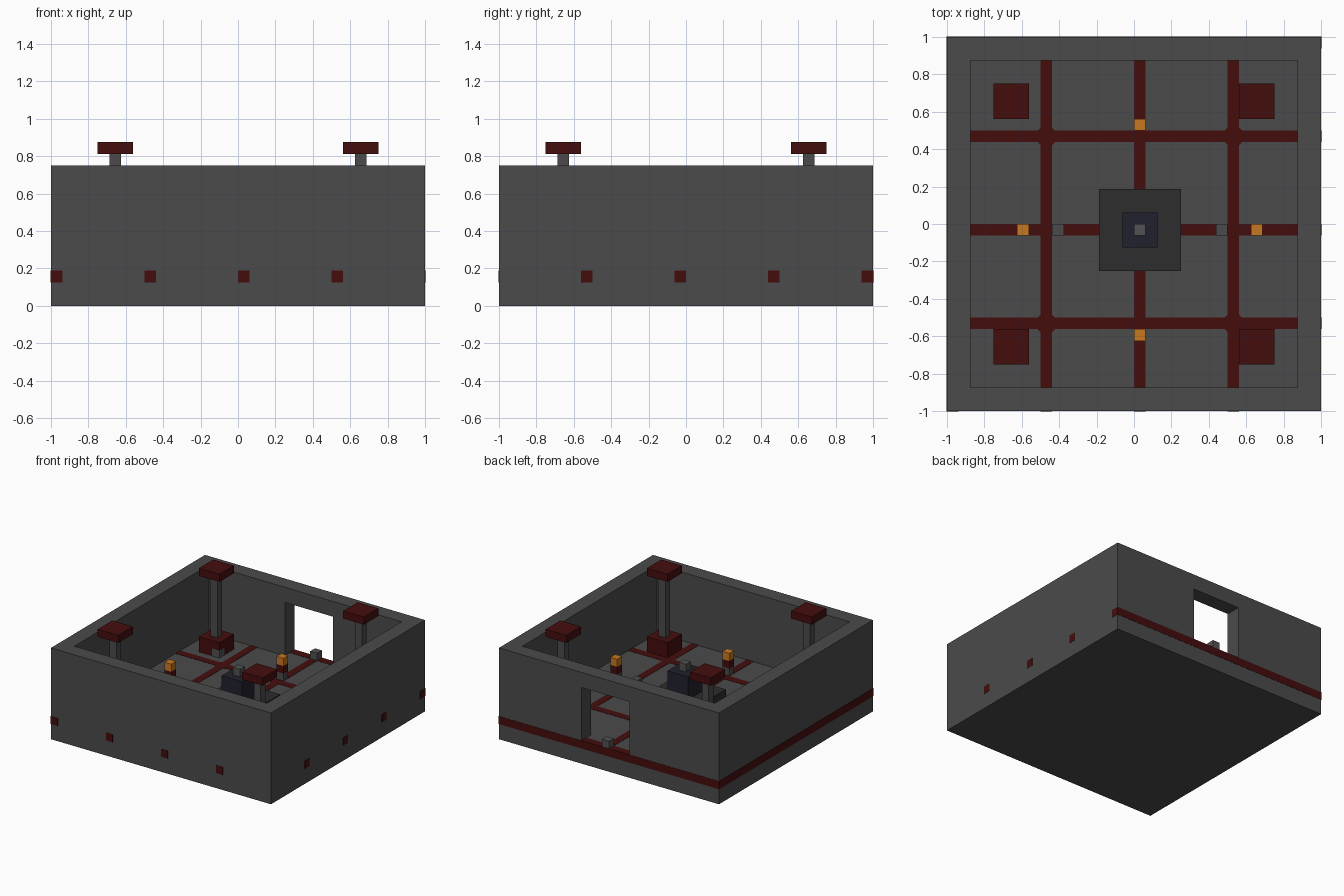
import bpy
import math

if "Cube" in bpy.data.objects:
    bpy.data.objects.remove(bpy.data.objects["Cube"], do_unlink=True)

U = 1 / 16             # block unit
CX, CY = U / 2, -U / 2  # middle of the room layout
FLOOR = 3 * U
PROUD = 0.002          # inlay stands slightly proud of the stone


def material(name, rgb):
    mat = bpy.data.materials.new(name)
    mat.use_nodes = True
    colour = (*rgb, 1)
    mat.diffuse_color = colour
    bsdf = next(n for n in mat.node_tree.nodes if n.type == 'BSDF_PRINCIPLED')
    bsdf.inputs["Base Color"].default_value = colour
    bsdf.inputs["Roughness"].default_value = 0.9
    return mat


stone = material("dark grey stone", (0.07, 0.07, 0.07))
pale = material("grey stone", (0.085, 0.085, 0.085))
coal = material("charcoal", (0.026, 0.026, 0.026))
red = material("deep red", (0.06, 0.004, 0.004))
navy = material("blackish blue", (0.015, 0.015, 0.026))
orange = material("flame orange", (0.58, 0.19, 0.015))


def box(name, x, y, z, mat, turn=0):
    """Box from (low, high) ranges on each axis."""
    bpy.ops.mesh.primitive_cube_add(
        size=1, location=[sum(r) / 2 for r in (x, y, z)], rotation=(0, 0, turn))
    ob = bpy.context.object
    ob.name = name
    ob.scale = [r[1] - r[0] for r in (x, y, z)]
    ob.data.materials.append(mat)
    return ob


def block(name, cx, cy, width, low, high, mat, turn=0):
    """Square block on a centre, with heights in units."""
    h = width * U / 2
    return box(name, (cx - h, cx + h), (cy - h, cy + h), (low * U, high * U), mat, turn)


# Floor slab and walls, with a doorway at the back
W, TOP = 2 * U, 12 * U
DOOR = (-3 * U, 4 * U)
LINTEL = 10 * U
box("floor_slab", (-1, 1), (-1, 1), (0, FLOOR), stone)
box("front_wall", (-1, 1), (-1, -1 + W), (FLOOR, TOP), stone)
for side, name in ((-1, "right_wall"), (1, "left_wall")):
    xs = sorted((side, side * (1 - W)))
    box(name, xs, (-1 + W, 1 - W), (FLOOR, TOP), stone)
box("back_wall_right", (-1, DOOR[0]), (1 - W, 1), (FLOOR, TOP), stone)
box("back_wall_left", (DOOR[1], 1), (1 - W, 1), (FLOOR, TOP), stone)
box("door_lintel", DOOR, (1 - W, 1), (LINTEL, TOP), stone)

# Red inlay strips running right through the slab
END = (-1 - PROUD, 1 + PROUD)
HEIGHT = (2 * U, FLOOR + PROUD)
for i in range(4):
    x = -1 + i / 2
    y = 1 - i / 2
    x0 = x - PROUD if i == 0 else x
    y1 = y + PROUD if i == 0 else y
    box("inlay_lengthwise", (x0, x + U), END, HEIGHT, red)
    box("inlay_crosswise", END, (y - U, y1), HEIGHT, red)

# Flared corners where the outer strips cross
for sx in (-1, 1):
    for sy in (-1, 1):
        block("inlay_crossing", CX + sx / 2, CY + sy / 2, 1.75, 2.5, 3.03, red,
              math.pi / 4)

# Corner pillars with red bases and caps
P = 10.5 * U
for sx in (-1, 1):
    for sy in (-1, 1):
        block("pillar_base", sx * P, sy * P, 3, 3, 5, red)
        block("pillar_shaft", sx * P, sy * P, 1, 5, 13, stone)
        block("pillar_cap", sx * P, sy * P, 3, 13, 14, red)

# Torches around the middle
R = 9 * U
for dx, dy in ((1, 0), (-1, 0), (0, 1), (0, -1)):
    tx, ty = CX + dx * 10 * U, CY + dy * R
    block("torch_foot", tx, ty, 1, 3, 4, stone)
    block("torch_stem", tx, ty, 1, 4, 5, red)
    block("torch_flame", tx, ty, 1, 5, 6, orange)

# Central altar
block("altar_plinth", CX, CY, 7, 3, 4, coal)
block("altar_block", CX, CY, 3, 4, 7, navy)
block("altar_top", CX, CY, 1, 7, 8, pale)

# Loose small stones
block("right_stone", CX - 7 * U, CY, 1, 3, 4, stone)
block("left_stone", CX + 7 * U, CY, 1, 3, 4, stone)
block("door_stone", CX, 1 - U / 2, 1, 3, 4, pale)
block("pillar_stone", -9.5 * U, 9.5 * U, 1.06, 3, 4, pale)
